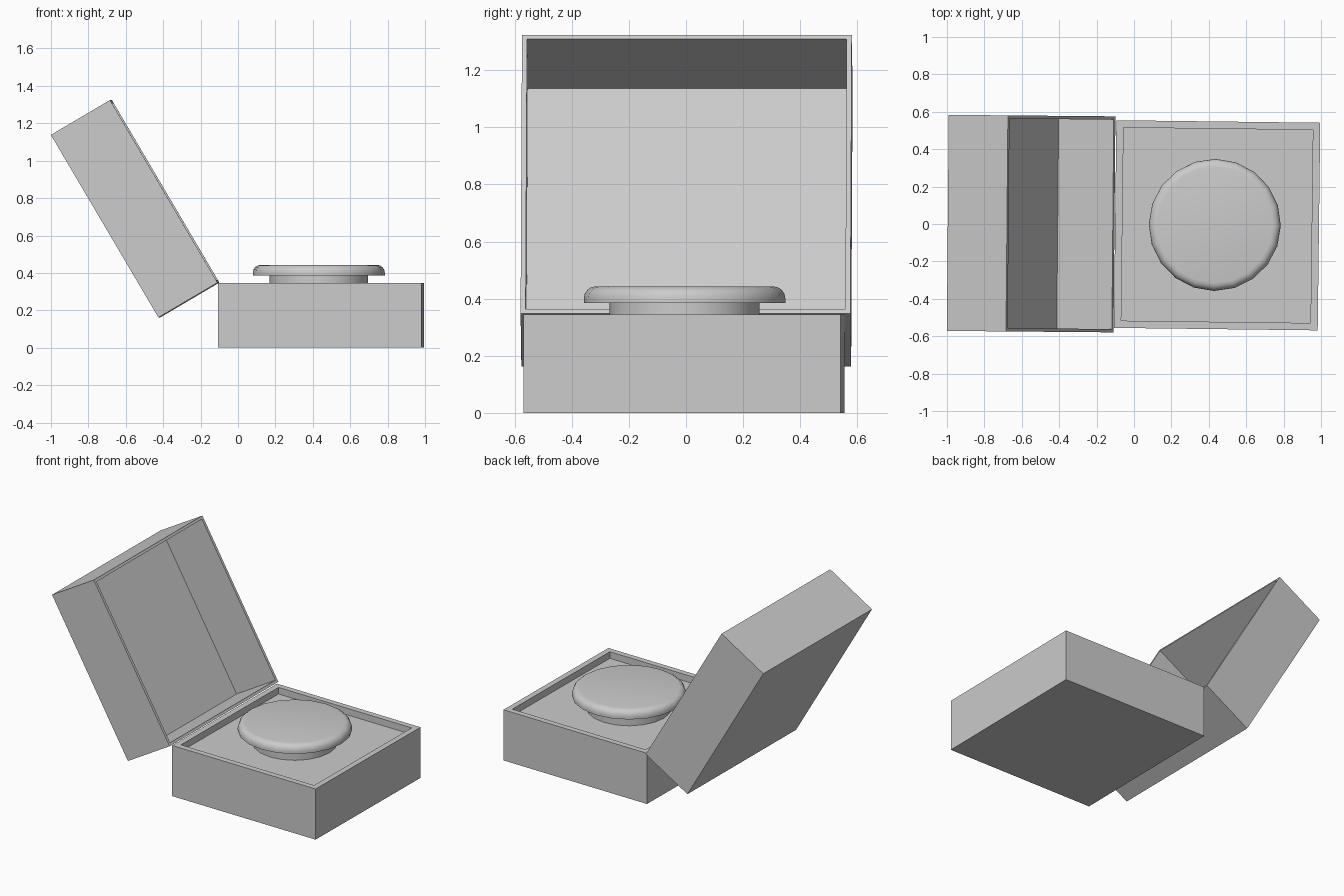
import bpy, bmesh
from math import radians
from mathutils import Matrix

if "Cube" in bpy.data.objects:
    bpy.data.objects.remove(bpy.data.objects["Cube"])


def open_box(name, size, wall, depth, loc, rot):
    """Box whose top face is inset by the wall and sunk to a given depth."""
    bm = bmesh.new()
    bmesh.ops.create_cube(bm, size=1, matrix=Matrix.Diagonal((*size, 1)))
    top = max(bm.faces, key=lambda f: f.calc_center_median().z)
    bmesh.ops.inset_region(bm, faces=[top], thickness=wall)
    sunk = bmesh.ops.extrude_discrete_faces(bm, faces=[top])["faces"][0]
    bmesh.ops.translate(bm, verts=sunk.verts, vec=(0, 0, -depth))
    mesh = bpy.data.meshes.new(name)
    bm.to_mesh(mesh)
    bm.free()
    ob = bpy.data.objects.new(name, mesh)
    bpy.context.collection.objects.link(ob)
    ob.location = loc
    ob.rotation_euler = [radians(a) for a in rot]
    return ob


def disc(name, radius, z0, z1, rounding=0):
    """Upright 20-sided disc, optionally with a rounded top edge."""
    bpy.ops.mesh.primitive_cylinder_add(vertices=20, radius=radius, depth=z1 - z0,
                                        location=(0.432, -0.005, (z0 + z1) / 2),
                                        rotation=(0, 0, radians(-0.7)))
    ob = bpy.context.object
    ob.name = name
    if rounding:
        bm = bmesh.new()
        bm.from_mesh(ob.data)
        rim = [e for e in bm.edges if all(v.co.z > 0 for v in e.verts)]
        bmesh.ops.bevel(bm, geom=rim, offset=rounding, segments=4,
                        profile=0.5, affect='EDGES')
        bm.to_mesh(ob.data)
        bm.free()
    bpy.ops.object.shade_smooth_by_angle(angle=radians(35))
    return ob


# Lower box with a shallow tray in its top
open_box("base_box", (1.09, 1.11, 0.345), 0.055, 0.045,
         (0.444, -0.007, 0.1725), (0, 0, -0.7))

# Hollow lid tilted open behind the base
open_box("open_lid", (1.133, 1.155, 0.367), 0.025, 0.342,
         (-0.55, 0.002, 0.743), (0, 59.5, -0.5))

# Push button: stem and rounded cap
disc("button_stem", 0.263, 0.295, 0.39)
disc("button_cap", 0.353, 0.385, 0.443, 0.042)
